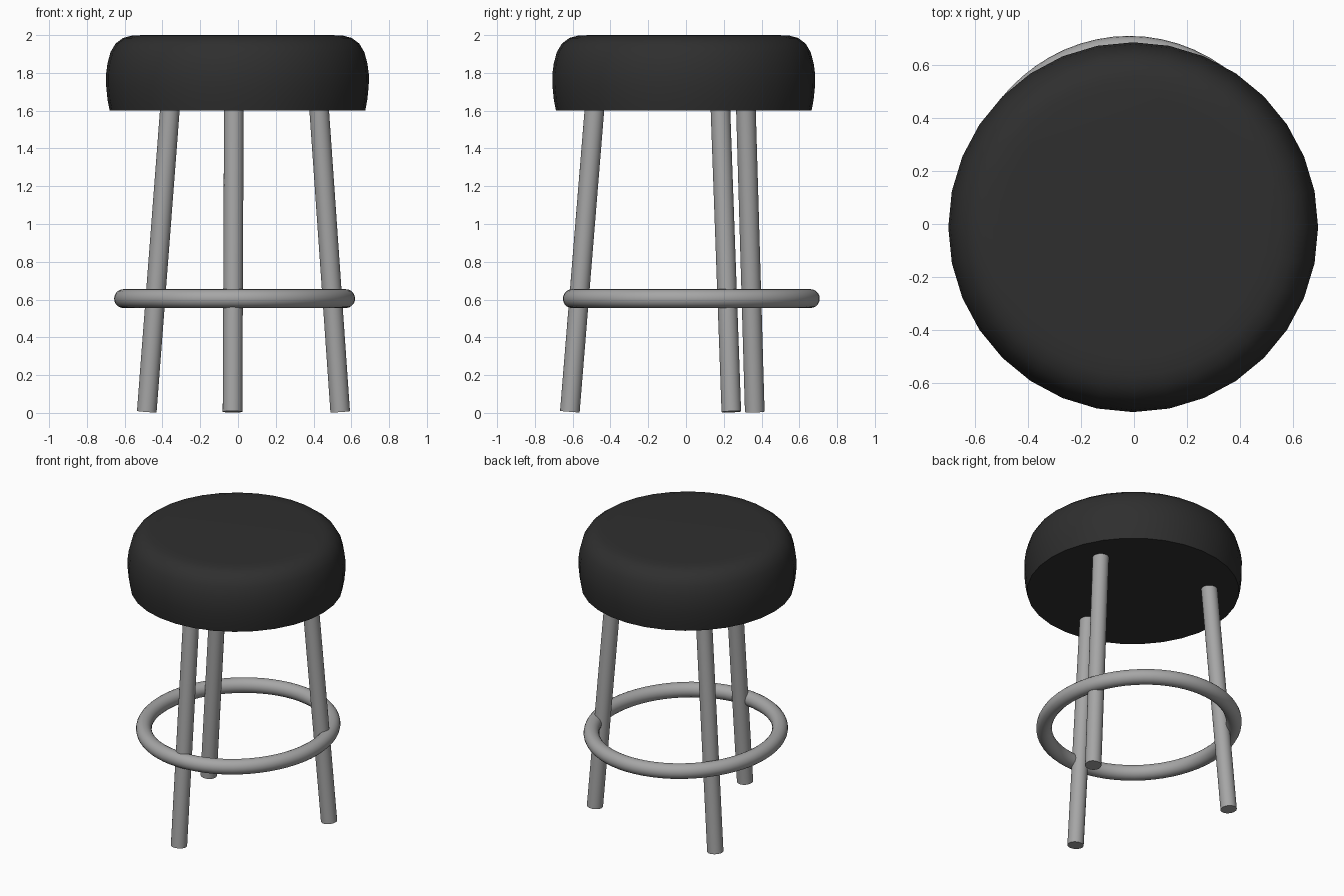
import bpy, bmesh, math
from mathutils import Vector

if "Cube" in bpy.data.objects:
    bpy.data.objects.remove(bpy.data.objects["Cube"])


def material(name, rgb):
    m = bpy.data.materials.new(name)
    m.diffuse_color = (*rgb, 1)
    m.use_nodes = True
    m.node_tree.nodes["Principled BSDF"].inputs["Base Color"].default_value = m.diffuse_color
    return m


black = material("black vinyl", (0.028, 0.028, 0.028))
metal = material("grey metal", (0.38, 0.38, 0.38))


def finish(obj, mat, angle=50):
    obj.data.materials.append(mat)
    bpy.ops.object.select_all(action='DESELECT')
    obj.select_set(True)
    bpy.context.view_layer.objects.active = obj
    bpy.ops.object.shade_smooth_by_angle(angle=math.radians(angle))


def lathe(name, profile, centre, mat, sides=32):
    bm = bmesh.new()
    rings = [[bm.verts.new((centre[0] + r * math.cos(2 * math.pi * i / sides),
                            centre[1] + r * math.sin(2 * math.pi * i / sides), z))
              for i in range(sides)] for r, z in profile]
    for a, b in zip(rings, rings[1:]):
        for i in range(sides):
            j = (i + 1) % sides
            bm.faces.new((a[i], a[j], b[j], b[i]))
    bm.faces.new(rings[0][::-1])
    bm.faces.new(rings[-1])
    mesh = bpy.data.meshes.new(name)
    bm.to_mesh(mesh)
    bm.free()
    obj = bpy.data.objects.new(name, mesh)
    bpy.context.collection.objects.link(obj)
    finish(obj, mat)


def leg(name, foot, top, radius=0.052):
    a, b = Vector(foot), Vector(top)
    d = b - a
    bpy.ops.mesh.primitive_cylinder_add(vertices=32, radius=radius, depth=d.length,
                                        location=(a + b) / 2,
                                        rotation=d.to_track_quat('Z', 'Y').to_euler())
    obj = bpy.context.object
    obj.name = name
    finish(obj, metal)


# Padded seat
lathe("seat", [(0.677, 1.602), (0.688, 1.66), (0.695, 1.73), (0.696, 1.79),
               (0.688, 1.85), (0.672, 1.91), (0.645, 1.955), (0.605, 1.985),
               (0.56, 1.997), (0.50, 2.0)], (-0.003, -0.012), black)

# Three splayed legs
leg("front_leg", (-0.029, -0.615, 0.006), (-0.022, -0.484, 1.615))
leg("back_left_leg", (-0.483, 0.364, 0.006), (-0.360, 0.317, 1.615))
leg("back_right_leg", (0.541, 0.240, 0.006), (0.429, 0.182, 1.615))

# Slightly oval foot ring
bpy.ops.mesh.primitive_torus_add(major_segments=64, minor_segments=20,
                                 major_radius=0.608, minor_radius=0.05,
                                 location=(-0.018, 0.028, 0.605))
ring = bpy.context.object
ring.name = "foot_ring"
for v in ring.data.vertices:
    # stretch the path only, keeping the tube round
    r = math.hypot(v.co.x, v.co.y)
    c, s = v.co.x / r, v.co.y / r
    t = r - 0.608
    v.co.x, v.co.y = (0.588 + t) * c, (0.630 + t) * s
finish(ring, metal)
